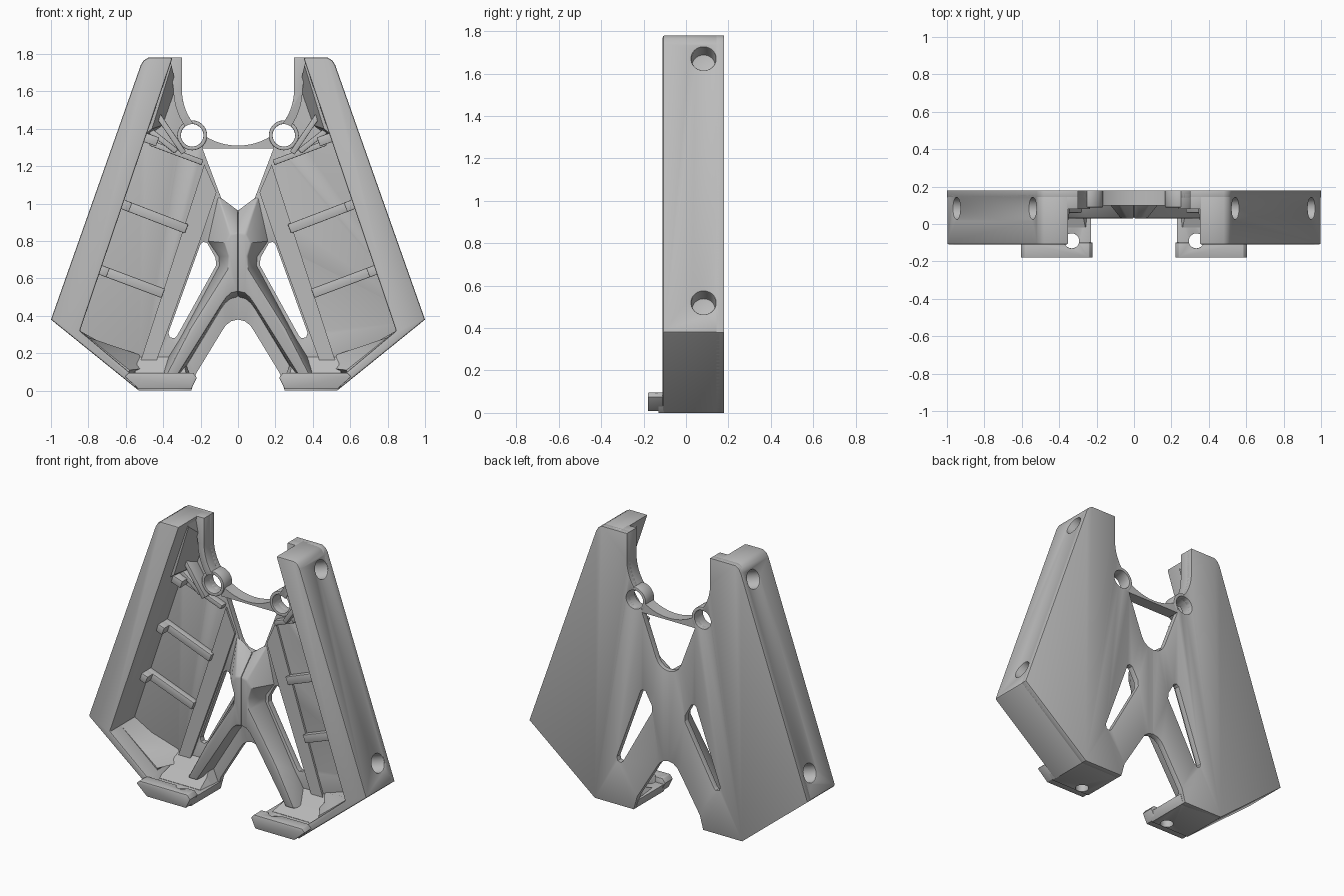
import bpy, bmesh
from math import sin, cos, radians, atan2
from mathutils import Vector

if "Cube" in bpy.data.objects:
    bpy.data.objects.remove(bpy.data.objects["Cube"], do_unlink=True)

grey = bpy.data.materials.new("grey plastic")
grey.use_nodes = True
grey.diffuse_color = (0.5, 0.5, 0.5, 1)
grey.node_tree.nodes["Principled BSDF"].inputs["Base Color"].default_value = (0.5, 0.5, 0.5, 1)
parts = []


def loft(name, front, y0, back, y1):
    """Solid between two outlines in the x-z plane with equal point counts."""
    bm = bmesh.new()
    a = [bm.verts.new((x, y0, z)) for x, z in front]
    b = [bm.verts.new((x, y1, z)) for x, z in back]
    bm.faces.new(a)
    bm.faces.new(b)
    n = len(a)
    for i in range(n):
        j = (i + 1) % n
        bm.faces.new((a[i], a[j], b[j], b[i]))
    bmesh.ops.recalc_face_normals(bm, faces=bm.faces[:])
    mesh = bpy.data.meshes.new(name)
    bm.to_mesh(mesh)
    bm.free()
    obj = bpy.data.objects.new(name, mesh)
    bpy.context.collection.objects.link(obj)
    mesh.materials.append(grey)
    return obj


def prism(name, outline, y0, y1):
    return loft(name, outline, y0, outline, y1)


def cylinder(name, centre, radius, depth, axis):
    bpy.ops.mesh.primitive_cylinder_add(vertices=40, radius=radius, depth=depth, location=centre)
    obj = bpy.context.object
    obj.name = name
    obj.rotation_euler = Vector(axis).to_track_quat('Z', 'Y').to_euler()
    obj.data.materials.append(grey)
    return obj


def finish(obj, cutters=(), bevel=0.0):
    """Cut, round the edges, mirror and bake the result."""
    for c in cutters:
        m = obj.modifiers.new("cut", 'BOOLEAN')
        m.operation, m.object, m.solver = 'DIFFERENCE', c, 'EXACT'
    if bevel:
        m = obj.modifiers.new("bevel", 'BEVEL')
        m.width, m.segments, m.limit_method = bevel, 2, 'ANGLE'
        m.angle_limit = radians(40)
    bpy.context.view_layer.update()
    bake(obj)
    obj.data.transform(obj.matrix_world)
    obj.matrix_world.identity()
    m = obj.modifiers.new("mirror", 'MIRROR')
    m.use_clip = True
    bpy.context.view_layer.update()
    bake(obj)
    parts.append(obj)


def bake(obj):
    dg = bpy.context.evaluated_depsgraph_get()
    mesh = bpy.data.meshes.new_from_object(obj.evaluated_get(dg))
    obj.modifiers.clear()
    obj.data = mesh


def arc(cx, cz, r, a0, a1, n=10):
    return [(cx + r * cos(radians(a0 + (a1 - a0) * i / n)),
             cz + r * sin(radians(a0 + (a1 - a0) * i / n))) for i in range(n + 1)]


# Cutters: window, screw boss hole, side holes, foot hole
window = prism("window_cutter", [(-.20, .785), (-.185, .795), (-.165, .79), (-.12, .71), (-.117, .67),
                                 (-.325, .295), (-.34, .28), (-.365, .285), (-.372, .31)], -.3, .3)
boss_hole = cylinder("boss_hole_cutter", (-.245, 0, 1.365), .06, 1, (0, 1, 0))
side_holes = [cylinder("side_hole_cutter", (-1 + (z - .38) * .357, .083, z), .057, .2, (.942, 0, -.336))
              for z in (1.67, .52)]
foot_hole = cylinder("foot_hole_cutter", (-.333, -.09, 0), .04, 1, (0, 0, 1))
cutters = [window, boss_hole, foot_hole] + side_holes
for c in cutters:
    c.hide_render = True

# Back plate with the two notches and the cradle arc
outer = [(-.53, 0), (-1, .38), (-.52, 1.74), (-.505, 1.765), (-.48, 1.78)]
plate = prism("back_plate", [(0, .38), (-.035, .372), (-.065, .35), (-.085, .32), (-.225, .09), (-.25, 0)]
              + outer + [(-.3, 1.78)] + arc(0, 1.61, .3, 180, 228)
              + [(-.19, 1.295), (-.09, 1.03), (-.07, .995), (-.04, .973), (0, .965)], .143, .18)
finish(plate, [window, boss_hole], .006)

# Thick side and bottom walls
wall = prism("side_wall", outer + [(-.35, 1.78), (-.845, .32), (-.57, .09), (-.5, 0)], -.11, .168)
finish(wall, side_holes, .009)

# Cradle flange, bridge and screw bosses
flange = prism("cradle_flange", [(-.37, 1.78), (-.3, 1.78)] + arc(0, 1.61, .3, 180, 222)
               + arc(0, 1.61, .345, 222, 180), .08, .16)
finish(flange, [boss_hole], .004)
bridge = prism("cradle_bridge", arc(0, 1.64, .33, 270, 232) + [(-.19, 1.295), (0, 1.295)], .1, .178)
finish(bridge, [boss_hole])
boss = cylinder("screw_boss", (-.245, .134, 1.365), .08, .09, (0, 1, 0))
finish(boss, [boss_hole], .004)

# Raised X-shaped brace
brace = loft("cross_brace",
             [(0, .53), (-.035, .522), (-.06, .5), (-.085, .465), (-.32, .09), (-.38, .09),
              (-.25, .34), (-.055, .65), (-.05, .72), (-.07, .79), (-.04, .835), (0, .845)], .03,
             [(0, .50), (-.04, .49), (-.07, .465), (-.095, .43), (-.30, .09), (-.43, .09),
              (-.31, .28), (-.102, .67), (-.105, .715), (-.165, .80), (-.11, 1.05), (0, .967)], .15)
finish(brace, [window], .008)

# Raised inner border of the tray
border = prism("tray_border", [(-.18, 1.21), (-.115, 1.06), (-.2, .81), (-.385, .3), (-.45, .12),
                               (-.53, .13)], .13, .15)
finish(border, [window])


def bar(name, start, end, width, y0, bevel=.004):
    """Straight bar standing on the plate between two x-z points."""
    s, e = Vector(start), Vector(end)
    d = (e - s).normalized()
    n = Vector((-d.y, d.x)) * width / 2
    finish(prism(name, [s + n, e + n, e - n, s - n], y0, .15), (), bevel)


# Tray ribs with stop blocks at the wall, and the upper tray edge
for start, end in (((-.64, 1.005), (-.275, .865)), ((-.76, .655), (-.40, .52))):
    bar("tray_rib", start, end, .052, .105)
    s = Vector(start)
    bar("rib_stop", s, s + Vector((.065, -.025)), .052, .05)
bar("upper_stop", (-.5, 1.355), (-.43, 1.33), .05, .03)
bar("upper_tray_edge", (-.47, 1.325), (-.19, 1.22), .03, .1)

# Struts joining the boss to the wall
bar("boss_strut", (-.44, 1.49), (-.29, 1.27), .03, .06)
bar("boss_strut", (-.47, 1.39), (-.33, 1.28), .03, .08)

# Sloped filler in the upper corner
finish(loft("corner_filler", [(-.36, 1.75), (-.355, 1.74), (-.46, 1.40), (-.485, 1.38)], .0,
            [(-.36, 1.77), (-.33, 1.62), (-.40, 1.42), (-.485, 1.36)], .15))

# Bottom ramp into the tray
finish(loft("bottom_ramp", [(-.845, .32), (-.80, .285), (-.70, .205), (-.58, .11), (-.58, .08)], .0,
            [(-.845, .32), (-.72, .25), (-.52, .19), (-.49, .12), (-.58, .08)], .15))

# Foot with front lip and fillet to the plate
lip = [(-.605, .075), (-.585, .095), (-.24, .095), (-.22, .07), (-.25, .008), (-.53, .008)]
finish(prism("foot_lip", lip, -.18, -.10), [foot_hole], .008)
finish(prism("foot_base", [(-.58, .06), (-.23, .06), (-.25, 0), (-.53, 0)], -.13, .16), [foot_hole], .004)
finish(loft("foot_fillet", [(-.57, .05), (-.25, .05), (-.26, .062), (-.56, .062)], -.02,
            [(-.57, .05), (-.24, .05), (-.28, .10), (-.55, .10)], .08))
finish(loft("foot_fillet_upper", [(-.57, .05), (-.24, .05), (-.28, .10), (-.55, .10)], .08,
            [(-.57, .05), (-.24, .05), (-.30, .19), (-.53, .19)], .15))

for c in cutters:
    bpy.data.objects.remove(c, do_unlink=True)

# Smooth round surfaces, keep edges crisp
bpy.ops.object.select_all(action='DESELECT')
for p in parts:
    p.select_set(True)
bpy.context.view_layer.objects.active = parts[0]
bpy.ops.object.shade_smooth_by_angle(angle=radians(30))
